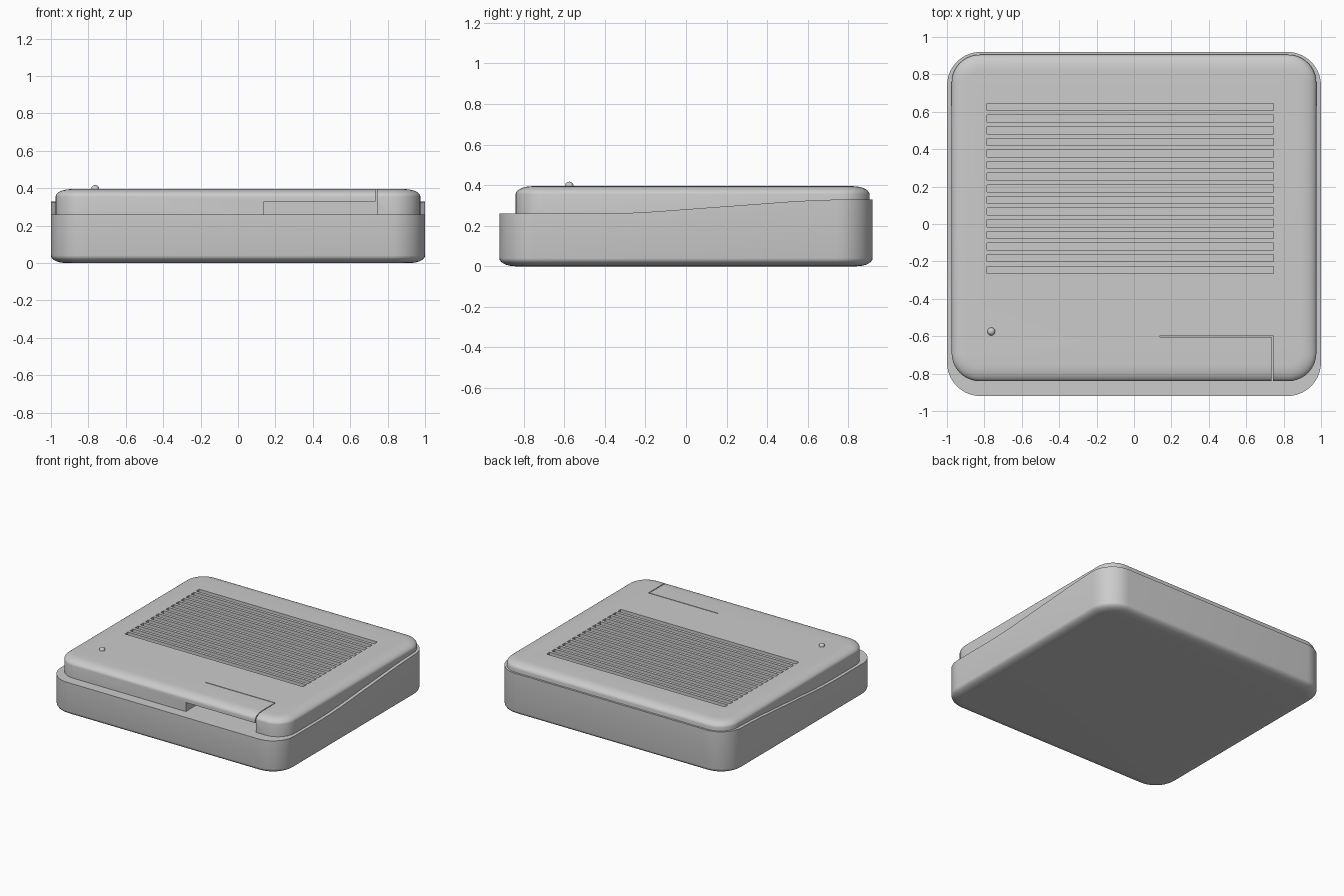
import bpy, bmesh, math

if "Cube" in bpy.data.objects:
    bpy.data.objects.remove(bpy.data.objects["Cube"])

grey = bpy.data.materials.new("plain_grey")
grey.diffuse_color = (0.6, 0.6, 0.6, 1)
grey.use_nodes = True
grey.node_tree.nodes["Principled BSDF"].inputs["Base Color"].default_value = grey.diffuse_color


def make_object(name, bm):
    bmesh.ops.recalc_face_normals(bm, faces=bm.faces[:])
    me = bpy.data.meshes.new(name)
    bm.to_mesh(me)
    bm.free()
    me.materials.append(grey)
    ob = bpy.data.objects.new(name, me)
    bpy.context.collection.objects.link(ob)
    return ob


def rounded_ring(x0, x1, y0, y1, r, n=10):
    """Outline of a rectangle with rounded corners."""
    pts = []
    for k, (cx, cy) in enumerate([(x1 - r, y1 - r), (x0 + r, y1 - r),
                                  (x0 + r, y0 + r), (x1 - r, y0 + r)]):
        for i in range(n + 1):
            a = math.pi / 2 * (k + i / n)
            pts.append((cx + r * math.cos(a), cy + r * math.sin(a)))
    return pts


def loft(name, box, r, levels):
    """Stack rounded outlines, each given as (inset, z)."""
    bm = bmesh.new()
    rings = []
    for d, z in levels:
        pts = rounded_ring(box[0] + d, box[1] - d, box[2] + d, box[3] - d, r - d)
        rings.append([bm.verts.new((x, y, z)) for x, y in pts])
    n = len(rings[0])
    for a, b in zip(rings, rings[1:]):
        for i in range(n):
            bm.faces.new((a[i], a[(i + 1) % n], b[(i + 1) % n], b[i]))
    bm.faces.new(rings[0])
    bm.faces.new(rings[-1])
    return make_object(name, bm)


def boxes(name, spans):
    """One mesh of axis-aligned boxes (x0, x1, y0, y1, z0, z1)."""
    bm = bmesh.new()
    for x0, x1, y0, y1, z0, z1 in spans:
        vs = bmesh.ops.create_cube(bm, size=1)["verts"]
        for v in vs:
            v.co = (x1 if v.co.x > 0 else x0, y1 if v.co.y > 0 else y0,
                    z1 if v.co.z > 0 else z0)
    return make_object(name, bm)


def cut(ob, cutter):
    m = ob.modifiers.new("cut", 'BOOLEAN')
    m.operation = 'DIFFERENCE'
    m.solver = 'EXACT'
    m.object = cutter
    cutter.hide_render = True
    bpy.context.view_layer.objects.active = ob
    bpy.ops.object.modifier_apply(modifier=m.name)
    bpy.data.objects.remove(cutter, do_unlink=True)


def fillet(a, h, n=7):
    """Elliptical edge: (inset, height below the flat face)."""
    return [(a * (1 - math.sin(t)), h * (1 - math.cos(t)))
            for t in (math.pi / 2 * i / n for i in range(n + 1))]


# Base tray, trimmed by a top that rises towards the back
base = loft("base_tray", (-1, 1, -0.92, 0.92), 0.18, fillet(0.08, 0.04) + [(0, 0.45)])
profile = [(-1.1, 0.26), (-0.40, 0.26), (-0.28, 0.263), (-0.15, 0.27),
           (0.50, 0.318), (0.62, 0.325), (0.74, 0.329), (1.1, 0.33), (1.1, 0.6), (-1.1, 0.6)]
bm = bmesh.new()
face = bm.faces.new([bm.verts.new((-1.2, y, z)) for y, z in profile])
ext = bmesh.ops.extrude_face_region(bm, geom=[face])["geom"]
bmesh.ops.translate(bm, vec=(2.4, 0, 0),
                    verts=[g for g in ext if isinstance(g, bmesh.types.BMVert)])
cut(base, make_object("slope_cutter", bm))

# Lid with softly rounded upper edge
TOP = 0.395
lid = loft("lid", (-0.975, 0.975, -0.84, 0.905), 0.15,
           [(0, 0.25)] + [(d, TOP - h) for d, h in reversed(fillet(0.085, 0.04))])

# Ventilation grooves
cut(lid, boxes("groove_cutter", [(-0.785, 0.745, y - 0.019, y + 0.019, TOP - 0.04, 0.5)
                                 for y in (-0.245 + 0.0622 * i for i in range(15))]))

# Push key: opening underneath, with thin slits on two sides
cut(lid, boxes("opening_cutter", [(0.14, 0.742, -1, -0.597, 0.2, 0.33)]))
cut(lid, boxes("back_slit_cutter", [(0.14, 0.742, -0.603, -0.597, 0.3, 0.5)]))
cut(lid, boxes("side_slit_cutter", [(0.736, 0.742, -1, -0.597, 0.3, 0.5)]))

# Indicator lamp
bm = bmesh.new()
bmesh.ops.create_uvsphere(bm, u_segments=24, v_segments=14, radius=0.021)
bmesh.ops.translate(bm, verts=bm.verts[:], vec=(-0.763, -0.575, 0.396))
lamp = make_object("indicator_lamp", bm)

for ob in (base, lid, lamp):
    bpy.ops.object.select_all(action='DESELECT')
    ob.select_set(True)
    bpy.context.view_layer.objects.active = ob
    bpy.ops.object.shade_smooth_by_angle(angle=math.radians(35))
